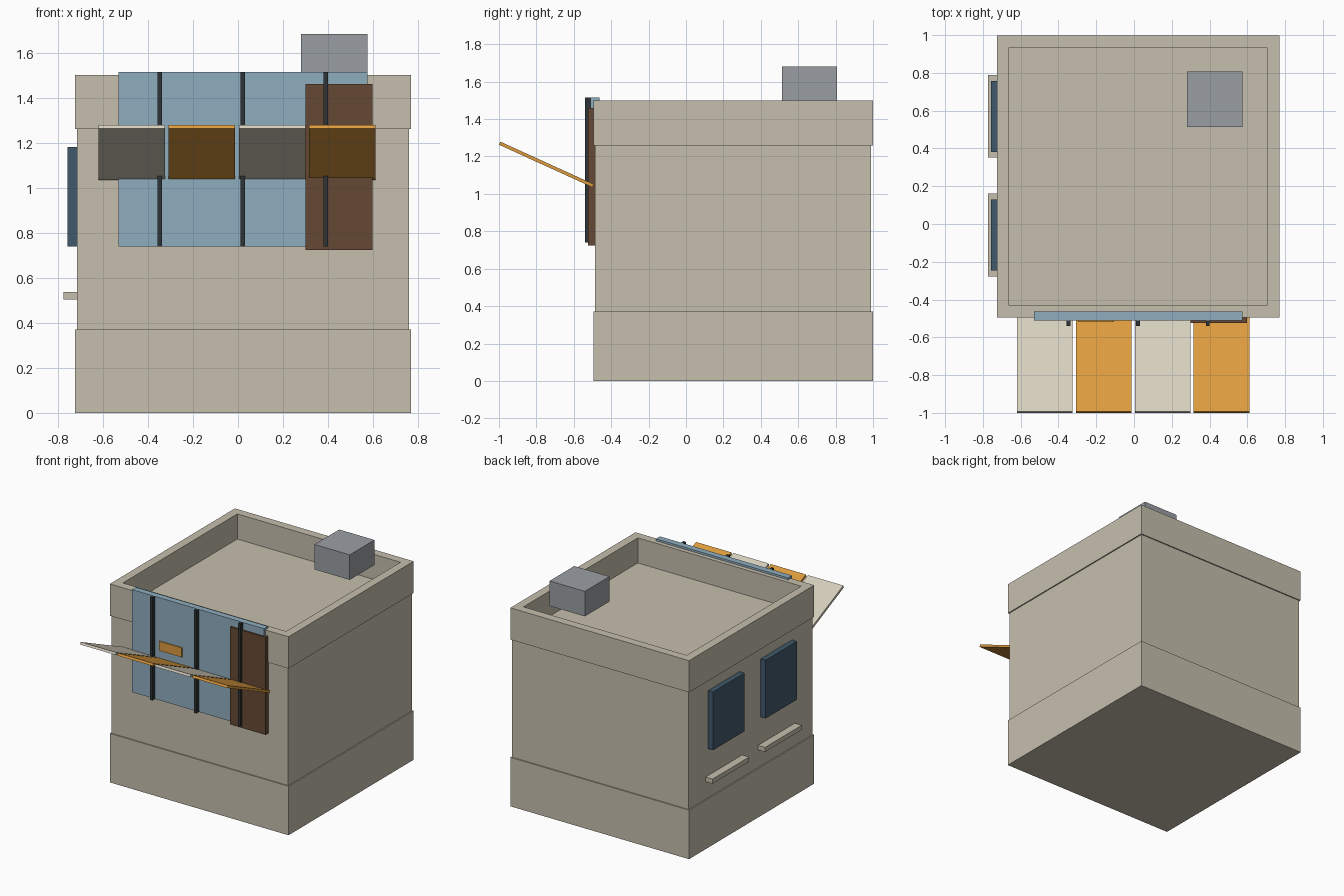
import bpy, bmesh, math
from mathutils import Matrix, Vector

if "Cube" in bpy.data.objects:
    bpy.data.objects.remove(bpy.data.objects["Cube"])


def material(name, rgb):
    """Flat material from display values 0-255, stored as linear."""
    lin = [((c / 255 + 0.055) / 1.055) ** 2.4 for c in rgb] + [1]
    m = bpy.data.materials.new(name)
    m.use_nodes = True
    m.diffuse_color = lin
    m.node_tree.nodes["Principled BSDF"].inputs["Base Color"].default_value = lin
    return m


stone = material("beige_stone", (198, 191, 174))
cream = material("cream_canvas", (214, 207, 189))
orange = material("orange_canvas", (221, 155, 62))
glass = material("pale_blue_glass", (143, 174, 191))
navy = material("dark_blue_glass", (64, 88, 107))
brown = material("brown_wood", (102, 73, 53))
black = material("charcoal_metal", (46, 52, 54))
grey = material("grey_metal", (154, 159, 164))


def box(name, x, y, z, mat, tilt=0, recess=None):
    """Box from (min, max) ranges; tilt turns it about x, recess = (rim, depth) sinks the top."""
    size = Vector((x[1] - x[0], y[1] - y[0], z[1] - z[0]))
    centre = Vector((x[0] + x[1], y[0] + y[1], z[0] + z[1])) / 2
    bm = bmesh.new()
    bmesh.ops.create_cube(bm, size=1, matrix=Matrix.Diagonal((*size, 1)))
    if recess:
        top = max(bm.faces, key=lambda f: f.calc_center_median().z)
        bmesh.ops.inset_region(bm, faces=[top], thickness=recess[0])
        floor = bmesh.ops.extrude_face_region(bm, geom=[top])["geom"]
        bmesh.ops.translate(bm, vec=(0, 0, -recess[1]),
                            verts=[v for v in floor if isinstance(v, bmesh.types.BMVert)])
        if top.is_valid:
            bmesh.ops.delete(bm, geom=[top], context='FACES_ONLY')
        bmesh.ops.recalc_face_normals(bm, faces=bm.faces)
    mesh = bpy.data.meshes.new(name)
    bm.to_mesh(mesh)
    bm.free()
    mesh.materials.append(mat)
    ob = bpy.data.objects.new(name, mesh)
    ob.location = centre
    ob.rotation_euler.x = tilt
    bpy.context.collection.objects.link(ob)
    return ob


# Building shell: plinth, walls and parapet with sunken roof
outer_x, outer_y = (-0.725, 0.769), (-0.495, 0.999)
wall_x, wall_y = (-0.716, 0.76), (-0.486, 0.99)
box("plinth", outer_x, outer_y, (0, 0.37), stone)
box("walls", wall_x, wall_y, (0.37, 1.26), stone)
box("parapet", outer_x, outer_y, (1.26, 1.5), stone, recess=(0.091, 0.19))
box("roof_unit", (0.28, 0.575), (0.513, 0.808), (1.493, 1.682), grey)

# Shop front
box("shop_window", (-0.53, 0.575), (-0.51, -0.463), (0.74, 1.515), glass)
box("door", (0.30, 0.597), (-0.523, -0.484), (0.723, 1.46), brown)
box("sign_plate", (-0.297, -0.107), (-0.52, -0.505), (1.12, 1.19), orange)
for i, x in enumerate((-0.347, 0.021, 0.39)):
    box(f"window_bar_{i + 1}", (x - 0.01, x + 0.01), (-0.54, -0.508), (0.74, 1.515), black)

# Awning panels rising outward
for i in range(4):
    x = -0.62 + i * 0.312
    box(f"awning_panel_{i + 1}", (x, x + 0.295), (-1.021, -0.471), (1.148, 1.166),
        orange if i % 2 else cream, tilt=math.radians(-24.5))

# Side windows with ledges
for i, y in enumerate((-0.058, 0.57)):
    box(f"side_window_{i + 1}", (-0.757, -0.71), (y - 0.188, y + 0.188), (0.74, 1.18), navy)
    box(f"side_ledge_{i + 1}", (-0.774, -0.71), (y - 0.219, y + 0.219), (0.503, 0.538), stone)
